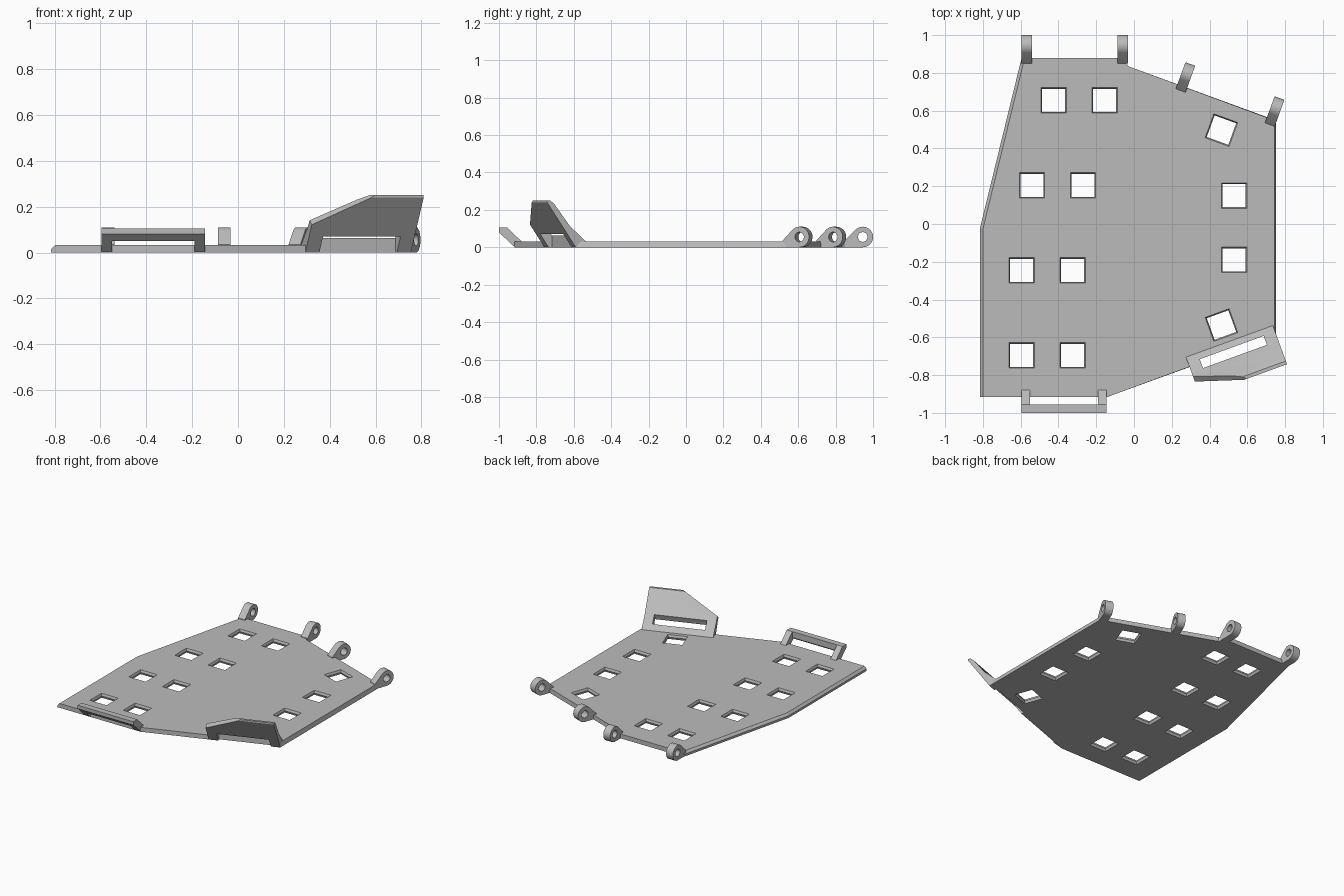
import bpy, bmesh
from math import radians, pi, sin, cos, sqrt
from mathutils import Matrix, Vector

cube = bpy.data.objects.get("Cube")
if cube:
    bpy.data.objects.remove(cube)

gray = bpy.data.materials.new("plain gray")
gray.use_nodes = True
gray.diffuse_color = (0.5, 0.5, 0.5, 1)
gray.node_tree.nodes["Principled BSDF"].inputs["Base Color"].default_value = gray.diffuse_color

THICK = 0.032


def make(name, bm):
    bmesh.ops.recalc_face_normals(bm, faces=bm.faces)
    mesh = bpy.data.meshes.new(name)
    bm.to_mesh(mesh)
    bm.free()
    mesh.materials.append(gray)
    ob = bpy.data.objects.new(name, mesh)
    bpy.context.collection.objects.link(ob)
    return ob


def frame(x, y, degrees):
    """Local X points outward, Y up and Z sideways along the edge."""
    axes = Matrix(((0, 0, 1, 0), (1, 0, 0, 0), (0, 1, 0, 0), (0, 0, 0, 1)))
    return Matrix.Translation((x, y, 0)) @ Matrix.Rotation(radians(degrees), 4, 'Z') @ axes


def prism(points, z0, z1, matrix=Matrix()):
    bm = bmesh.new()
    face = bm.faces.new([bm.verts.new((x, y, z0)) for x, y in points])
    new = bmesh.ops.extrude_face_region(bm, geom=[face])["geom"]
    top = [v for v in new if isinstance(v, bmesh.types.BMVert)]
    bmesh.ops.translate(bm, verts=top, vec=(0, 0, z1 - z0))
    if not any(f.is_valid and all(v not in top for v in f.verts) for f in bm.faces):
        bm.faces.new([v for v in bm.verts if v not in top])
    bmesh.ops.transform(bm, matrix=matrix, verts=bm.verts)
    return bm


def cut(ob, cutter, remove=True):
    mod = ob.modifiers.new("cut", 'BOOLEAN')
    mod.operation, mod.solver, mod.object = 'DIFFERENCE', 'EXACT', cutter
    bpy.context.view_layer.update()
    mesh = bpy.data.meshes.new_from_object(ob.evaluated_get(bpy.context.evaluated_depsgraph_get()))
    ob.modifiers.remove(mod)
    ob.data = mesh
    if remove:
        bpy.data.objects.remove(cutter)


def soften(ob):
    ob.data.polygons.foreach_set("use_smooth", [True] * len(ob.data.polygons))
    ob.data.set_sharp_from_angle(angle=radians(30))


# Base plate with a chamfered left side and a sloping right side
outline = [(-0.815, -0.917), (-0.145, -0.917), (0.753, -0.59), (0.753, 0.548),
           (-0.03, 0.835), (-0.06, 0.88), (-0.595, 0.88), (-0.815, -0.02)]
bm = prism(outline, 0, THICK)
for v in bm.verts:
    if v.co.x > 0.7 and v.co.z > 0.01:
        v.co.x -= 0.008
chamfer = [e for e in bm.edges if all(v.co.z > 0.01 and v.co.x < -0.5 for v in e.verts)
           and abs(e.verts[0].co.y - e.verts[1].co.y) > 0.1]
bmesh.ops.bevel(bm, geom=chamfer, offset=0.016, segments=1, affect='EDGES')
plate = make("base_plate", bm)

# Square holes, narrowest at mid thickness
holes = [(x + s, y, 0) for x, y in ((-0.425, 0.655), (-0.54, 0.205), (-0.595, -0.245), (-0.595, -0.695))
         for s in (0, 0.27)]
holes += [(0.53, 0.15, 0), (0.53, -0.19, 0), (0.463, 0.497, -20), (0.463, -0.535, 20)]
for low, high, r_low, r_high in ((0.016, 0.048, 0.061, 0.074), (-0.016, 0.018, 0.074, 0.06)):
    bm = bmesh.new()
    for x, y, turn in holes:
        place = Matrix.Translation((x, y, (low + high) / 2)) @ Matrix.Rotation(radians(45 + turn), 4, 'Z')
        bmesh.ops.create_cone(bm, cap_ends=True, segments=4, radius1=r_low * sqrt(2),
                              radius2=r_high * sqrt(2), depth=high - low, matrix=place)
    cut(plate, make("hole_cutter", bm))

# Hinge eyes along the back: a ring merged with a sloping foot
RING, EYE, REACH = 0.055, 0.026, 0.095


def circle(radius, start, end, n):
    return [(REACH + radius * cos(start + (end - start) * i / n),
             RING + radius * sin(start + (end - start) * i / n)) for i in range(n + 1)]


eye_profile = [(0, 0)] + circle(RING, -pi / 2, pi * 0.74, 24) + [(0, 0.036)]
for i, (x, y, turn) in enumerate(((-0.567, 0.85, 0), (-0.06, 0.85, 0), (0.247, 0.706, -20), (0.719, 0.526, -20))):
    place = frame(x, y, turn)
    hinge = make(f"hinge_eye_{i + 1}", prism(eye_profile, -0.0275, 0.0275, place))
    cut(hinge, make("pin_cutter", prism(circle(EYE, 0, 2 * pi, 24)[:-1], -0.1, 0.1, place)))
    soften(hinge)

# Raised handle at the front: two sloping legs and a crossbar
place = frame(-0.37, -0.88, 180)
leg = [(0, 0), (0, THICK), (0.075, 0.105), (0.12, 0.105), (0.12, 0.08), (0.035, 0)]
bar = [(0.088, 0.05), (0.075, 0.062), (0.075, 0.105), (0.12, 0.105), (0.12, 0.08)]
for name, side in (("handle_left_leg", -1), ("handle_right_leg", 1)):
    ends = sorted((side * 0.18, side * 0.225))
    make(name, prism(leg, *ends, place))
make("handle_crossbar", prism(bar, -0.18, 0.18, place))

# Tilted front flap with a trimmed upper corner
place = frame(0.275, -0.705, 200)
side = [(0, 0), (0, THICK), (0.09, 0.115), (0.178, 0.232), (0.2, 0.25), (0.218, 0.25), (0.218, 0.24), (0.055, 0)]
bm = prism(side, -0.49, 0)
corner = Vector((0.11, 0.14, 0))
along = Vector((0.205, 0.25, -0.25)) - corner
normal = along.cross(Vector((-0.83, 0.56, 0)))
if normal.y < 0:
    normal.negate()
cutoff = bmesh.ops.bisect_plane(bm, geom=bm.verts[:] + bm.edges[:] + bm.faces[:], plane_co=corner,
                                plane_no=normal, clear_outer=True)
bmesh.ops.holes_fill(bm, edges=[e for e in bm.edges if e.is_boundary])
bmesh.ops.transform(bm, matrix=place, verts=bm.verts)
flap = make("front_flap", bm)

# Long slot through the foot of the flap and the plate edge beneath it
slot = [(0.035, -0.05), (0.035, 0.2), (0.05, 0.2), (0.087, 0.107), (0.1025, 0.07), (0.125, -0.05)]
slot_cutter = make("slot_cutter", prism(slot, -0.425, -0.065, place))
cut(plate, slot_cutter, remove=False)
cut(flap, slot_cutter)
soften(flap)
